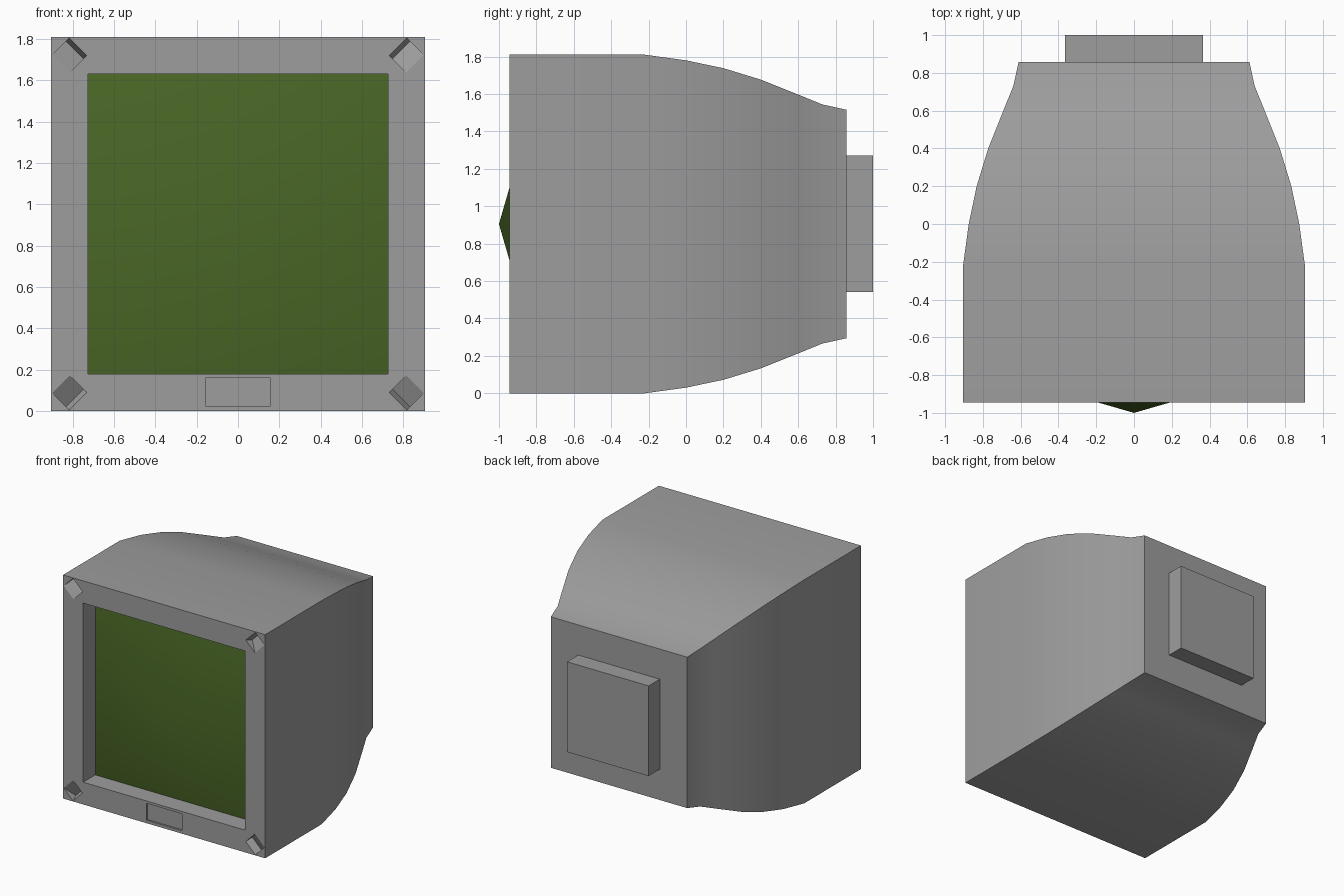
import bpy, bmesh, math

if "Cube" in bpy.data.objects:
    bpy.data.objects.remove(bpy.data.objects["Cube"], do_unlink=True)

MID = 0.905       # height of the centre axis
FRONT = -0.945    # plane of the front frame


def material(name, rgb):
    mat = bpy.data.materials.new(name)
    mat.use_nodes = True
    mat.diffuse_color = (*rgb, 1)
    node = next(n for n in mat.node_tree.nodes if n.type == "BSDF_PRINCIPLED")
    node.inputs["Base Color"].default_value = (*rgb, 1)
    return mat


grey = material("casing grey", (0.34, 0.34, 0.34))
green = material("screen green", (0.068, 0.135, 0.019))


def make_object(name, bm, mat):
    bmesh.ops.recalc_face_normals(bm, faces=bm.faces)
    mesh = bpy.data.meshes.new(name)
    bm.to_mesh(mesh)
    bm.free()
    mesh.materials.append(mat)
    obj = bpy.data.objects.new(name, mesh)
    bpy.context.collection.objects.link(obj)
    return obj


def square(bm, half, y):
    signs = [(-1, -1), (1, -1), (1, 1), (-1, 1)]
    return [bm.verts.new((sx * half, y, MID + sz * half)) for sx, sz in signs]


def block(name, x, y, z, size):
    bm = bmesh.new()
    bmesh.ops.create_cube(bm, size=1)
    for v in bm.verts:
        v.co = (x + v.co.x * size[0], y + v.co.y * size[1], z + v.co.z * size[2])
    return make_object(name, bm, grey)


def hull(name, points):
    bm = bmesh.new()
    verts = [bm.verts.new(p) for p in points]
    bmesh.ops.convex_hull(bm, input=verts)
    return make_object(name, bm, grey)


def cut(target, cutter):
    mod = target.modifiers.new("cut", "BOOLEAN")
    mod.operation = "DIFFERENCE"
    mod.solver = "EXACT"
    mod.object = cutter
    activate(target)
    bpy.ops.object.modifier_apply(modifier=mod.name)
    bpy.data.objects.remove(cutter, do_unlink=True)


def activate(obj):
    bpy.ops.object.select_all(action="DESELECT")
    obj.select_set(True)
    bpy.context.view_layer.objects.active = obj


# Casing: square rings from the screen recess, round the frame, to the back
sections = [
    (-0.785, 0.725), (FRONT, 0.725), (FRONT, 0.905), (-0.22, 0.905),
    (0, 0.875), (0.2, 0.833), (0.4, 0.772), (0.6, 0.692),
    (0.73, 0.639), (0.857, 0.611),
]
bm = bmesh.new()
rings = [square(bm, half, y) for y, half in sections]
for a, b in zip(rings, rings[1:]):
    for i in range(4):
        j = (i + 1) % 4
        bm.faces.new((a[i], a[j], b[j], b[i]))
bm.faces.new(rings[0])
bm.faces.new(rings[-1])
casing = make_object("casing", bm, grey)

# Sloping corner pits, mirrored both ways
r, depth = 0.085, 0.06
for sx in (-1, 1):
    for sz in (-1, 1):
        outline = [(-r, 0), (0, r), (r, 0), (0, -r)]
        points = [(x, FRONT - 0.002, z) for x, z in outline]
        # deep edge lies close to the steep wall
        points += [(-0.8 * r, FRONT + depth, -0.2 * r),
                   (0.2 * r, FRONT + depth, 0.8 * r)]
        points = [(sx * (x + 0.816), y, MID + sz * (z + 0.816)) for x, y, z in points]
        cut(casing, hull("corner_pit_cutter", points))

# Shallow panel sunk in the lower frame
cut(casing, block("panel_cutter", 0, FRONT, 0.092, (0.316, 0.03, 0.136)))

activate(casing)
bpy.ops.object.shade_smooth_by_angle(angle=math.radians(15))

# Bulging screen: a low pyramid, shaded smooth
bm = bmesh.new()
rim = square(bm, 0.725, -0.79)
tip = bm.verts.new((0, -1, MID))
for i in range(4):
    bm.faces.new((rim[i], rim[(i + 1) % 4], tip))
for f in bm.faces:
    f.smooth = True
    f.normal_update()
    if f.normal.y > 0:
        f.normal_flip()
make_object("screen", bm, green)

# Square block on the back
block("rear_block", 0, 0.925, MID + 0.002, (0.73, 0.15, 0.73))
